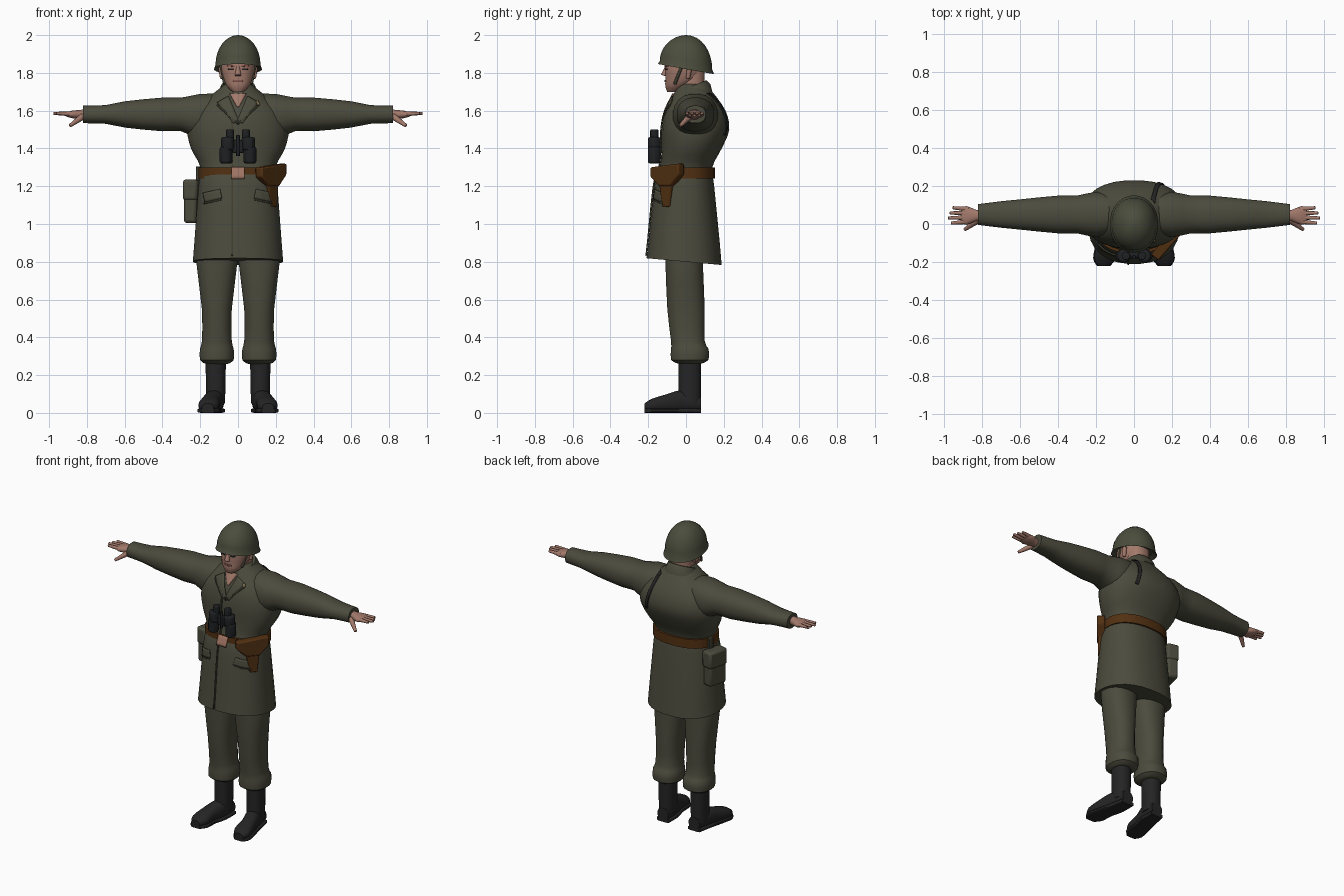
import bpy
import bmesh
import math
from mathutils import Vector, Matrix
from mathutils.bvhtree import BVHTree

if "Cube" in bpy.data.objects:
    bpy.data.objects.remove(bpy.data.objects["Cube"])

parts = []
sides = (("left", 1), ("right", -1))


def material(name, *colour):
    mat = bpy.data.materials.new(name)
    mat.use_nodes = True
    mat.diffuse_color = (*colour, 1)
    shader = mat.node_tree.nodes["Principled BSDF"]
    shader.inputs["Base Color"].default_value = (*colour, 1)
    return mat


cloth = material("olive cloth", .07, .07, .047)
trim = material("dark olive trim", .05, .05, .033)
steel = material("helmet green", .07, .074, .046)
skin = material("skin", .36, .19, .145)
lips = material("lip red", .22, .09, .07)
black = material("boot black", .018, .018, .019)
optics = material("binocular black", .014, .015, .017)
leather = material("brown leather", .085, .03, .006)
copper = material("buckle copper", .34, .17, .12)
badge = material("badge tan", .25, .2, .1)


def finish(name, bm, mat, bevel=0):
    bmesh.ops.recalc_face_normals(bm, faces=bm.faces)
    mesh = bpy.data.meshes.new(name)
    bm.to_mesh(mesh)
    bm.free()
    mesh.materials.append(mat)
    part = bpy.data.objects.new(name, mesh)
    bpy.context.collection.objects.link(part)
    parts.append(part)
    if bevel:
        modifier = part.modifiers.new("soft edges", "BEVEL")
        modifier.width = bevel
        modifier.segments = 2
    return part


def smooth_rings(rings, steps):
    """Add in-between rings along a spline through the given ones."""
    rings = [Vector((*ring, 0, 0)[:5]) for ring in rings]
    result = []
    for i in range(len(rings) - 1):
        start, end = rings[i], rings[i + 1]
        pull = (end - rings[max(i - 1, 0)]) / 2
        push = (rings[min(i + 2, len(rings) - 1)] - start) / 2
        for step in range(steps):
            f = step / steps
            ease = f * f * (3 - 2 * f)
            curve = pull * f * (1 - f) ** 2 - push * f * f * (1 - f)
            result.append(start.lerp(end, ease) + curve)
    return result + [rings[-1]]


def loft(name, mat, rings, axis="z", at=(0, 0), steps=1, count=20, squareness=2.3,
         warp=None, side=1):
    """Skin rounded rings of (position, radius a, radius b, shift b, shift a)."""
    bm = bmesh.new()
    loops = []
    for ring in smooth_rings([(*r, 0, 0)[:5] for r in rings], steps):
        position, radius_a, radius_b, shift_b, shift_a = ring
        loop = []
        for i in range(count):
            angle = math.tau * (i + .5) / count
            c, s = math.cos(angle), math.sin(angle)
            a = at[0] + shift_a + radius_a * math.copysign(abs(c) ** (2 / squareness), c)
            b = at[1] + shift_b + radius_b * math.copysign(abs(s) ** (2 / squareness), s)
            places = {"x": (position, a, b), "y": (a, position, b), "z": (a, b, position)}
            point = Vector(places[axis])
            if warp:
                point.z += warp(point)
            point.x *= side
            loop.append(bm.verts.new(point))
        loops.append(loop)
    for low, high in zip(loops, loops[1:]):
        for i in range(count):
            bm.faces.new((low[i - 1], low[i], high[i], high[i - 1]))
    bm.faces.new(loops[0])
    bm.faces.new(loops[-1])
    return finish(name, bm, mat)


def rod(name, mat, start, end, radius, tip, side=1):
    """Tapered round bar between two points."""
    start, end = (Vector((p[0] * side, p[1], p[2])) for p in (start, end))
    along = end - start
    bm = bmesh.new()
    bmesh.ops.create_cone(bm, cap_ends=True, segments=12, radius1=radius, radius2=tip,
                          depth=along.length)
    turn = along.to_track_quat("Z", "Y").to_matrix().to_4x4()
    bm.transform(Matrix.Translation((start + end) / 2) @ turn)
    return finish(name, bm, mat, min(radius, tip) / 3)


def placed(at, angle):
    return Matrix.Translation(at) @ Matrix.Rotation(math.radians(angle), 4, "Z")


def box(name, mat, size, at, angle=0, bevel=.01):
    bm = bmesh.new()
    bmesh.ops.create_cube(bm, size=1)
    bm.transform(placed(at, angle) @ Matrix.Diagonal((*size, 1)))
    return finish(name, bm, mat, bevel)


def slab(name, mat, outline, depth, at, angle):
    """Upright outline with thickness."""
    bm = bmesh.new()
    face = bm.faces.new([bm.verts.new((u, depth / 2, v)) for u, v in outline])
    region = bmesh.ops.extrude_face_region(bm, geom=[face])
    moved = [g for g in region["geom"] if isinstance(g, bmesh.types.BMVert)]
    bmesh.ops.translate(bm, verts=moved, vec=(0, -depth, 0))
    bm.transform(placed(at, angle))
    return finish(name, bm, mat, .008)


def surface_of(part):
    return BVHTree.FromPolygons([v.co for v in part.data.vertices],
                                [p.vertices[:] for p in part.data.polygons])


def strip(name, mat, surface, start, end, width, end_width=None, lift=.004, facing=-1, side=1,
          cuts=12):
    """Thin band from start to end in x and z, laid on a surface along y."""
    start, end = Vector(start), Vector(end)
    across = (end - start).orthogonal().normalized() / 2
    if end_width is None:
        end_width = width
    bm = bmesh.new()
    rows = []
    for i in range(cuts + 1):
        f = i / cuts
        reach = across * (width + (end_width - width) * f)
        row = []
        for j in range(-2, 3):
            spot = start.lerp(end, f) + reach * j / 2
            hit = surface.ray_cast(Vector((spot.x * side, facing, spot.y)),
                                   Vector((0, -facing, 0)))[0]
            depth = hit.y if hit else 0
            row.append(bm.verts.new((spot.x * side, depth + facing * lift, spot.y)))
        rows.append(row)
    for low, high in zip(rows, rows[1:]):
        for j in range(len(low) - 1):
            bm.faces.new((low[j], low[j + 1], high[j + 1], high[j]))
    part = finish(name, bm, mat)
    modifier = part.modifiers.new("thickness", "SOLIDIFY")
    modifier.thickness = .007
    modifier.offset = 0


# Jacket, with the hem lower at the back
jacket = loft("jacket", cloth, [
    (.8, .24, .2, -.01), (1.2, .21, .16, -.01), (1.3, .2, .14), (1.4, .25, .16, .03),
    (1.5, .27, .18, .05), (1.6, .24, .16, .05), (1.7, .12, .1, .04), (1.74, .07, .07, .03)],
    steps=3, count=28, warp=lambda p: -.09 * p.y if p.z < .9 else 0)
body = surface_of(jacket)
loft("collar", cloth, [(1.66, .12, .11), (1.7, .1, .1), (1.73, .09, .08)], at=(0, .03),
     warp=lambda p: (p.y - .03) * .4)
strip("neck_opening", skin, body, (0, 1.69), (0, 1.62), .09, .01)
strip("front_edge", trim, body, (-.03, 1.54), (-.03, .83), .008, cuts=30)
strip("collar_badge", badge, body, (.1, 1.65), (.11, 1.63), .012, lift=.01)
strip("back_strap", black, body, (.1, 1.69), (.15, 1.47), .02, facing=1)
for label, side in sides:
    strip(label + "_lapel", cloth, body, (.08, 1.66), (.01, 1.54), .07, .03, side=side)
    strip(label + "_lapel_edge", trim, body, (.11, 1.63), (0, 1.53), .008, side=side)
    strip(label + "_pocket_flap", cloth, body, (.09, 1.16), (.18, 1.14), .05, side=side)
    strip(label + "_pocket_edge", trim, body, (.09, 1.13), (.18, 1.11), .008, side=side)

# Belt, buckle and holster
loft("belt", leather, [(1.24, .21, .155), (1.3, .21, .155)], count=28)
strip("belt_buckle", copper, body, (-.035, 1.27), (.035, 1.27), .06, lift=.016)
outline = [(-.1, .1), (.1, .12), (.1, .06), (.04, 0), (.03, -.11), (-.02, -.11), (-.04, 0),
           (-.1, .05)]
spot = (.175, -.1, 1.2)
slab("holster", leather, outline, .04, spot, 49)
slab("holster_flap", leather, outline[:4] + outline[6:], .05, spot, 49)

# Pouch on the right hip
box("hip_pouch", cloth, (.13, .07, .21), (-.24, .04, 1.11), -104, .015)
box("hip_pouch_flap", cloth, (.14, .08, .11), (-.24, .04, 1.18), -104, .015)
box("hip_pouch_loop", trim, (.03, .02, .09), (-.21, .04, 1.26), -104, .004)

# Head and face
head = loft("head", skin, [
    (1.7, .03, .03, -.07), (1.73, .06, .06, -.05), (1.77, .08, .09, -.02),
    (1.83, .09, .1, -.01), (1.92, .08, .1)], steps=3)
face = surface_of(head)
loft("neck", skin, [(1.63, .07, .07), (1.83, .07, .07)], at=(0, .03))
rod("nose", skin, (0, -.1, 1.84), (0, -.116, 1.785), .008, .017)
strip("mouth", lips, face, (-.025, 1.757), (.025, 1.757), .01, lift=0)
for label, side in sides:
    strip(label + "_eye", black, face, (.02, 1.82), (.05, 1.82), .008, lift=0, side=side)
    strip(label + "_brow", lips, face, (.015, 1.835), (.055, 1.838), .008, lift=.002, side=side)
    rod(label + "_ear", skin, (.085, .01, 1.77), (.09, .02, 1.83), .01, .015, side)
    rod(label + "_chin_strap", trim, (.09, -.02, 1.84), (.07, -.06, 1.74), .009, .009, side)

# Helmet: a domed shell above a flared rim, tilted down to the back
dome = [math.radians(angle) for angle in range(0, 90, 11)]
loft("helmet", steel, [(1.84, .1, .12), (1.82, .127, .15)] + [
    (1.84 + .16 * math.sin(w), .12 * math.cos(w), .14 * math.cos(w)) for w in dome],
    count=24, squareness=2.1, warp=lambda p: (p.z - 2) * p.y)

# Binoculars on the chest
for label, side in sides:
    for piece, x, low, high, radius in (("barrel", .063, 1.32, 1.41, .034),
                                        ("prism", .055, 1.39, 1.46, .036),
                                        ("eyepiece", .042, 1.45, 1.5, .022)):
        rod(f"{label}_binocular_{piece}", optics, (x, -.168, low), (x, -.168, high),
            radius, radius, side)
box("binocular_bridge", optics, (.06, .03, .07), (0, -.165, 1.41))
rod("binocular_hinge", optics, (0, -.175, 1.36), (0, -.175, 1.47), .01, .01)

# Limbs, mirrored left and right
foot = [(.08, .04, .04, .05), (-.02, .05, .06, .06, .01), (-.1, .05, .05, .05, .03),
        (-.18, .055, .035, .04, .04), (-.22, .03, .02, .03, .045)]
sole = [(ring[0], ring[1] + .005, .012, .012, *ring[4:]) for ring in foot]
for label, side in sides:
    loft(label + "_sleeve", cloth, [
        (.1, .1, .1, .01), (.2, .12, .12, -.01), (.3, .1, .09), (.4, .1, .09), (.6, .08, .07),
        (.7, .07, .05), (.82, .055, .047)], "x", (.05, 1.58), steps=2, side=side)
    loft(label + "_palm", skin, [
        (.8, .03, .03), (.83, .03, .025), (.88, .05, .02), (.91, .04, .01)],
        "x", (.045, 1.58), steps=2, side=side)
    for i, finger in enumerate(("index", "middle", "ring", "little")):
        spread = (i - 1.5) * .027
        rod(f"{label}_{finger}_finger", skin, (.87, .045 + spread * .8, 1.582),
            (.98 - abs(i - 1.2) * .015, .045 + spread, 1.586), .013, .008, side)
    rod(label + "_thumb", skin, (.82, .02, 1.57), (.89, -.03, 1.52), .018, .009, side)
    loft(label + "_trouser_leg", cloth, [
        (.26, .06, .06, .02), (.28, .09, .1, .02), (.34, .09, .1, .02), (.38, .08, .09, .01),
        (.55, .08, .1), (.8, .11, .1, -.01), (.87, .1, .1, -.01)],
        at=(.112, 0), steps=2, side=side)
    loft(label + "_boot_shaft", black, [(.05, .05, .06), (.29, .055, .06)], at=(.118, .02),
         side=side)
    loft(label + "_boot", black, foot, "y", (.115, 0), steps=3, side=side)
    loft(label + "_boot_sole", black, sole, "y", (.115, 0), steps=3, squareness=5, side=side)

# Soft shading with crisp folds
bpy.ops.object.select_all(action="DESELECT")
for part in parts:
    part.select_set(True)
bpy.context.view_layer.objects.active = parts[0]
bpy.ops.object.shade_smooth_by_angle(angle=math.radians(35))
